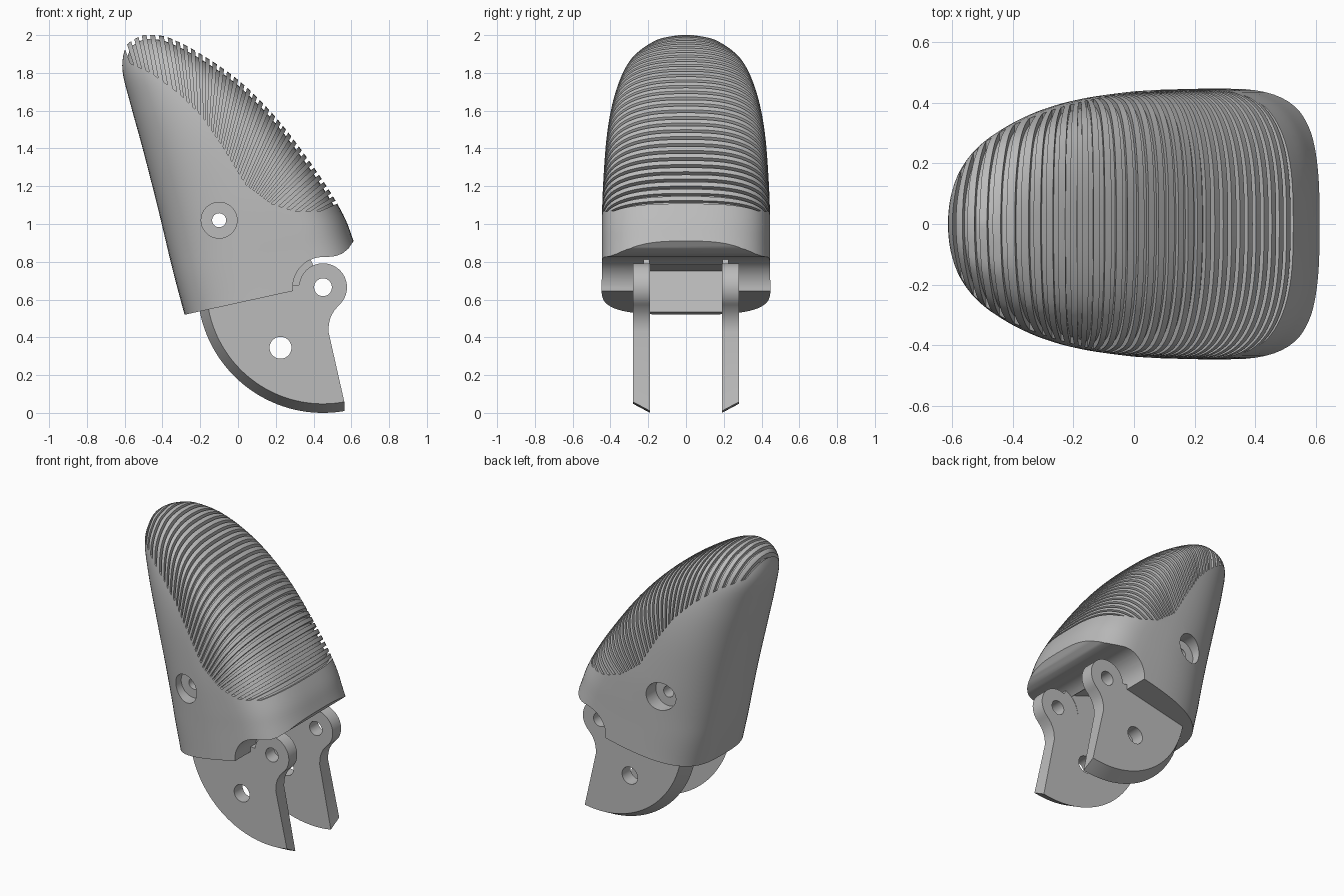
import bpy, bmesh, math
from mathutils import Vector

if "Cube" in bpy.data.objects:
    bpy.data.objects.remove(bpy.data.objects["Cube"])

grey = bpy.data.materials.new("plain grey")
grey.diffuse_color = (0.5, 0.5, 0.5, 1)
grey.use_nodes = True
grey.node_tree.nodes["Principled BSDF"].inputs["Base Color"].default_value = grey.diffuse_color


def make(name, bm):
    bmesh.ops.recalc_face_normals(bm, faces=bm.faces)
    me = bpy.data.meshes.new(name)
    bm.to_mesh(me)
    bm.free()
    me.materials.append(grey)
    ob = bpy.data.objects.new(name, me)
    bpy.context.collection.objects.link(ob)
    return ob


def bridge(bm, rings):
    """Skin closed rings of points and cap both ends."""
    vs = [[bm.verts.new(p) for p in r] for r in rings]
    n = len(vs[0])
    for a, b in zip(vs, vs[1:]):
        for i in range(n):
            j = (i + 1) % n
            bm.faces.new((a[i], a[j], b[j], b[i]))
    bm.faces.new(vs[0][::-1])
    bm.faces.new(vs[-1])


def prism(name, pts, y0, y1, far_pts=None):
    """Outline in x/z, extruded along y, optionally to a second outline."""
    bm = bmesh.new()
    bridge(bm, [[(x, y0, z) for x, z in pts],
                [(x, y1, z) for x, z in (far_pts or pts)]])
    return make(name, bm)


def arc(c, r, a0, a1, n):
    return [(c[0] + r * math.cos(math.radians(a0 + (a1 - a0) * i / n)),
             c[1] + r * math.sin(math.radians(a0 + (a1 - a0) * i / n)))
            for i in range(n + 1)]


def cylinder(c, r, y0, y1):
    return prism("hole_cutter", arc(c, r, 0, 352.5, 47), y0, y1)


def cut(ob, cutter):
    m = ob.modifiers.new("cut", 'BOOLEAN')
    m.operation, m.solver, m.object = 'DIFFERENCE', 'EXACT', cutter
    bpy.context.view_layer.objects.active = ob
    bpy.ops.object.modifier_apply(modifier=m.name)
    bpy.data.objects.remove(cutter)


def smooth(ob):
    bpy.ops.object.select_all(action='DESELECT')
    ob.select_set(True)
    bpy.context.view_layer.objects.active = ob
    bpy.ops.object.shade_smooth_by_angle(angle=math.radians(30))


# Tilted frame of the fingertip: u across, v along its length
def tilt(u, v):
    return 0.977 * u - 0.214 * v, 0.214 * u + 0.977 * v


# Section keys: v, back u, front u, half width
KEYS = [Vector(k) for k in [
    (0.568, -0.165, 0.82, 0.447), (0.76, -0.174, 0.792, 0.445),
    (0.908, -0.178, 0.768, 0.445), (1.136, -0.182, 0.69, 0.44),
    (1.462, -0.193, 0.543, 0.417), (1.71, -0.206, 0.387, 0.37),
    (1.899, -0.210, 0.213, 0.295), (2.010, -0.172, 0.08, 0.18),
    (2.046, -0.125, 0.005, 0.085), (2.060, -0.065, -0.055, 0.008)]]


def catmull(k, i, t):
    p0, p1, p2, p3 = (k[min(max(i + d, 0), len(k) - 1)] for d in (-1, 0, 1, 2))
    return 0.5 * (2 * p1 + (p2 - p0) * t + (2 * p0 - 5 * p1 + 4 * p2 - p3) * t ** 2
                  + (3 * p1 - p0 - 3 * p2 + p3) * t ** 3)


def fingertip(name, inset):
    rings, steps, sides = [], 5, 72
    total = (len(KEYS) - 1) * steps
    for s in range(total + 1):
        i = min(s // steps, len(KEYS) - 2)
        v, ub, uf, w = catmull(KEYS, i, s / steps - i)
        f = s / total
        mid = ub + (uf - ub) * (0.5 + 0.16 * (1 - f * f))  # widest point
        front, back = max(uf - mid - inset, 0.005), max(mid - ub - inset, 0.005)
        w, v = max(w - inset, 0.005), v - inset * f
        ring = []
        for j in range(sides):
            c, d = math.cos(math.tau * j / sides), math.sin(math.tau * j / sides)
            n = 2.0 + (0.9 * (1 - f * f) if c > 0 else 1.2 * (1 - f) ** 1.5)
            a = front if c > 0 else back
            x, z = tilt(mid + a * math.copysign(abs(c) ** (2 / n), c), v)
            ring.append((x, w * math.copysign(abs(d) ** (2 / n), d), z))
        rings.append(ring)
    bm = bmesh.new()
    bridge(bm, rings)
    return make(name, bm)


body = fingertip("fingertip_body", 0)

# Grip grooves: thin fanned slots between the ridge line and the pad border
RIDGE = [(-0.60, 1.93), (-0.50, 2.0), (-0.36, 1.99), (-0.2, 1.905), (0, 1.765),
         (0.2, 1.57), (0.4, 1.31), (0.48, 1.2), (0.55, 1.09)]
BORDER = [(-0.57, 1.85), (-0.46, 1.80), (-0.31, 1.69), (-0.19, 1.57),
          (-0.08, 1.41), (0.04, 1.21), (0.18, 1.105), (0.31, 1.065), (0.47, 1.07)]
RIDGE, BORDER = [Vector(p) for p in RIDGE], [Vector(p) for p in BORDER]
LENGTHS = [(b - a).length for a, b in zip(RIDGE, RIDGE[1:])]


def slot_edge(t):
    d = t * sum(LENGTHS)
    for i, seg in enumerate(LENGTHS):
        if d <= seg or i == len(LENGTHS) - 1:
            s, b = RIDGE[i].lerp(RIDGE[i + 1], d / seg), BORDER[i].lerp(BORDER[i + 1], d / seg)
            return s + (s - b).normalized() * 0.1, b
        d -= seg


GROOVES = 34
bm = bmesh.new()
for g in range(GROOVES):
    s0, b0 = slot_edge(g / GROOVES)
    s1, b1 = slot_edge((g + 0.42) / GROOVES)
    quad = [s0, s1, b1, b0]
    bridge(bm, [[(p.x, y, p.y) for p in quad] for y in (-0.6, 0.6)])
grooves = make("groove_cutter", bm)
cut(grooves, fingertip("pad_core", 0.02))
cut(body, grooves)

# Knuckle notch under the front lip
PIVOT = (0.45, 0.665)
notch = arc(PIVOT, 0.16, 187, 85, 20) + [(0.515, 0.83), (0.55, 0.842), (0.585, 0.87),
                                        (0.612, 0.91), (0.9, 0.95), (0.9, 0.4), (0.29, 0.4)]
cut(body, prism("notch_cutter", notch, -0.6, 0.6))

# Slot between the fork plates
slot = [tilt(u, v) for u, v in ((-0.1, 0.4), (0.5, 0.4), (0.5, 0.70), (0.35, 0.79), (-0.1, 0.79))]
cut(body, prism("slot_cutter", slot, -0.19, 0.19))

# Cross pin hole with a counterbore on each side
PIN = (-0.1, 1.02)
cut(body, cylinder(PIN, 0.037, -0.6, 0.6))
for side in (-1, 1):
    cut(body, cylinder(PIN, 0.095, side * 0.33, side * 0.6))
smooth(body)


# Fork plates with a pivot lug and a chamfered round edge
def plate_outline(r, low):
    return (arc(PIVOT, 0.127, 175, -48, 36)
            + [(0.508, 0.54), (0.49, 0.505), (0.481, 0.47), (0.479, 0.43), (0.563, low)]
            + arc(PIVOT, r, -81, -169, 32) + [(-0.13, 0.65), (0.25, 0.68)])


for side, label in ((-1, "front"), (1, "back")):
    plate = prism(label + "_fork_plate", plate_outline(0.665, 0.01), side * 0.19,
                  side * 0.28, plate_outline(0.617, 0.058))
    cut(plate, cylinder(PIVOT, 0.047, -0.6, 0.6))
    cut(plate, cylinder((0.225, 0.345), 0.058, -0.6, 0.6))
    smooth(plate)
    # Thin web joining the lug to the body
    web = arc(PIVOT, 0.165, 180, 114, 14) + arc(PIVOT, 0.12, 114, 180, 14)
    prism(label + "_lug_web", web, side * 0.192, side * 0.225)
